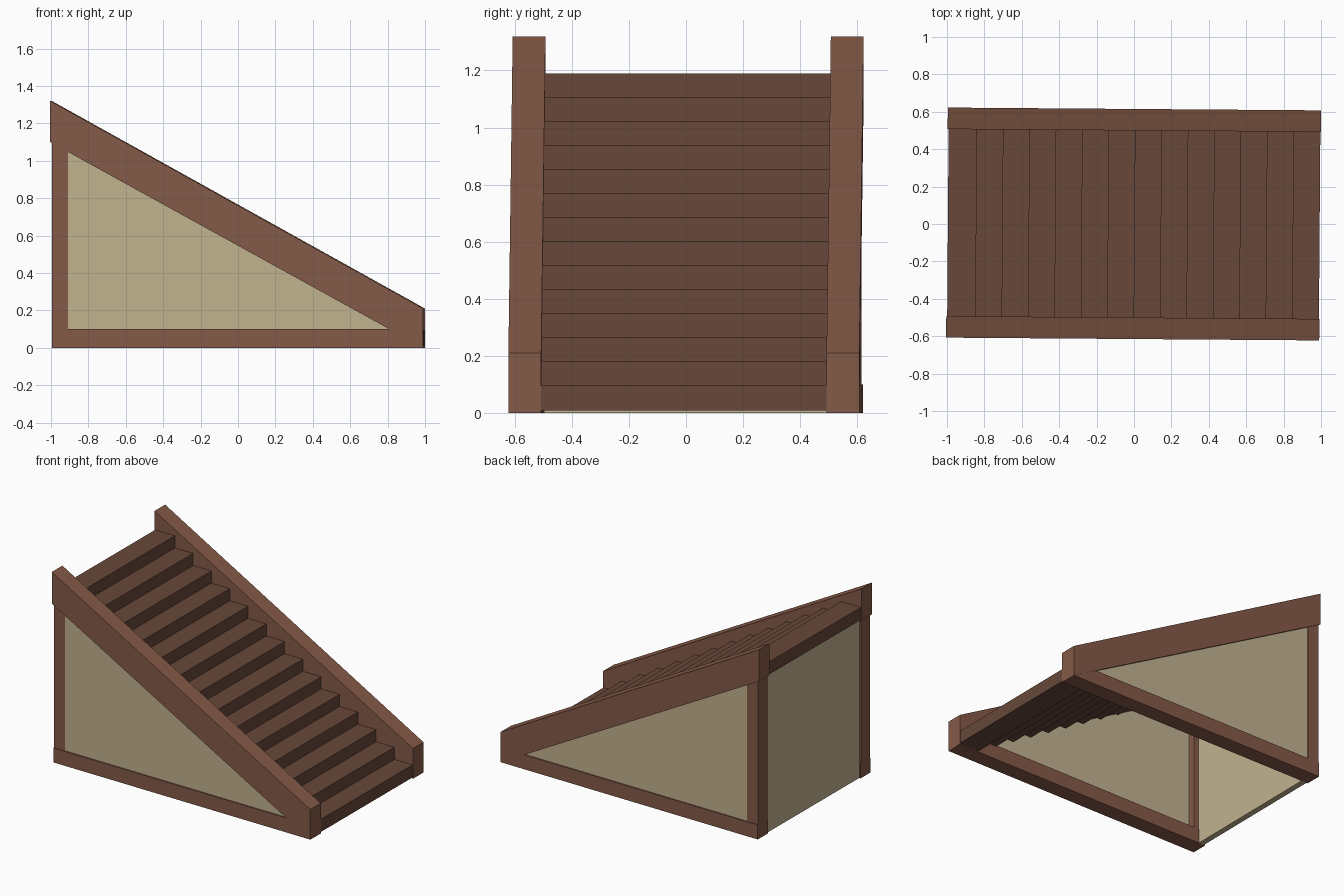
import bpy, bmesh, math
from mathutils import Matrix

if "Cube" in bpy.data.objects:
    bpy.data.objects.remove(bpy.data.objects["Cube"])

SKEW = Matrix.Rotation(math.radians(-0.43), 4, 'Z')  # whole model is turned very slightly


def material(name, rgb):
    m = bpy.data.materials.new(name)
    m.diffuse_color = (*rgb, 1)
    m.use_nodes = True
    m.node_tree.nodes["Principled BSDF"].inputs["Base Color"].default_value = m.diffuse_color
    return m


FRAME = material("frame_wood", (0.235, 0.103, 0.065))
TREAD = material("tread_wood", (0.135, 0.064, 0.042))
PANEL = material("panel_plaster", (0.54, 0.45, 0.28))


def extrude_xz(name, profile, y0, y1, mat):
    """Extrude a closed x-z profile from y0 to y1."""
    bm = bmesh.new()
    face = bm.faces.new([bm.verts.new((x, y0, z)) for x, z in profile])
    res = bmesh.ops.extrude_face_region(bm, geom=[face])
    verts = [g for g in res["geom"] if isinstance(g, bmesh.types.BMVert)]
    bmesh.ops.translate(bm, verts=verts, vec=(0, y1 - y0, 0))
    bmesh.ops.recalc_face_normals(bm, faces=bm.faces)
    bm.transform(SKEW)
    mesh = bpy.data.meshes.new(name)
    bm.to_mesh(mesh)
    bm.free()
    mesh.materials.append(mat)
    obj = bpy.data.objects.new(name, mesh)
    bpy.context.collection.objects.link(obj)
    return obj


def rect(x0, x1, z0, z1):
    return [(x0, z0), (x1, z0), (x1, z1), (x0, z1)]


# side walls: sloped stringer, base rail, rear post and infill panel
for side, s in (("front", -1), ("back", 1)):
    extrude_xz(side + "_stringer", [(-1, 1.32), (-1, 1.10), (0.995, 0), (0.995, 0.21)],
               s * 0.50, s * 0.615, FRAME)
    extrude_xz(side + "_base_rail", rect(-0.99, 0.992, 0, 0.10), s * 0.503, s * 0.613, FRAME)
    extrude_xz(side + "_post", rect(-0.99, -0.905, 0.0, 1.15), s * 0.506, s * 0.608, FRAME)
    extrude_xz(side + "_panel", [(-0.95, 0.05), (0.86, 0.05), (0.86, 0.10), (-0.95, 1.10)],
               s * 0.555, s * 0.604, PANEL)

# rear wall between the posts
extrude_xz("rear_panel", rect(-0.98, -0.94, 0, 1.12), -0.51, 0.51, PANEL)

# stair steps, each block slightly tucked under the one above
COUNT, RUN, RISE = 14, 0.1412, 0.0842
for i in range(COUNT):
    nose = -0.843 + i * RUN
    top = 1.19 - i * RISE
    extrude_xz(f"step_{i + 1}", rect(nose - 0.152, nose, top - 0.087, top), -0.505, 0.505, TREAD)
